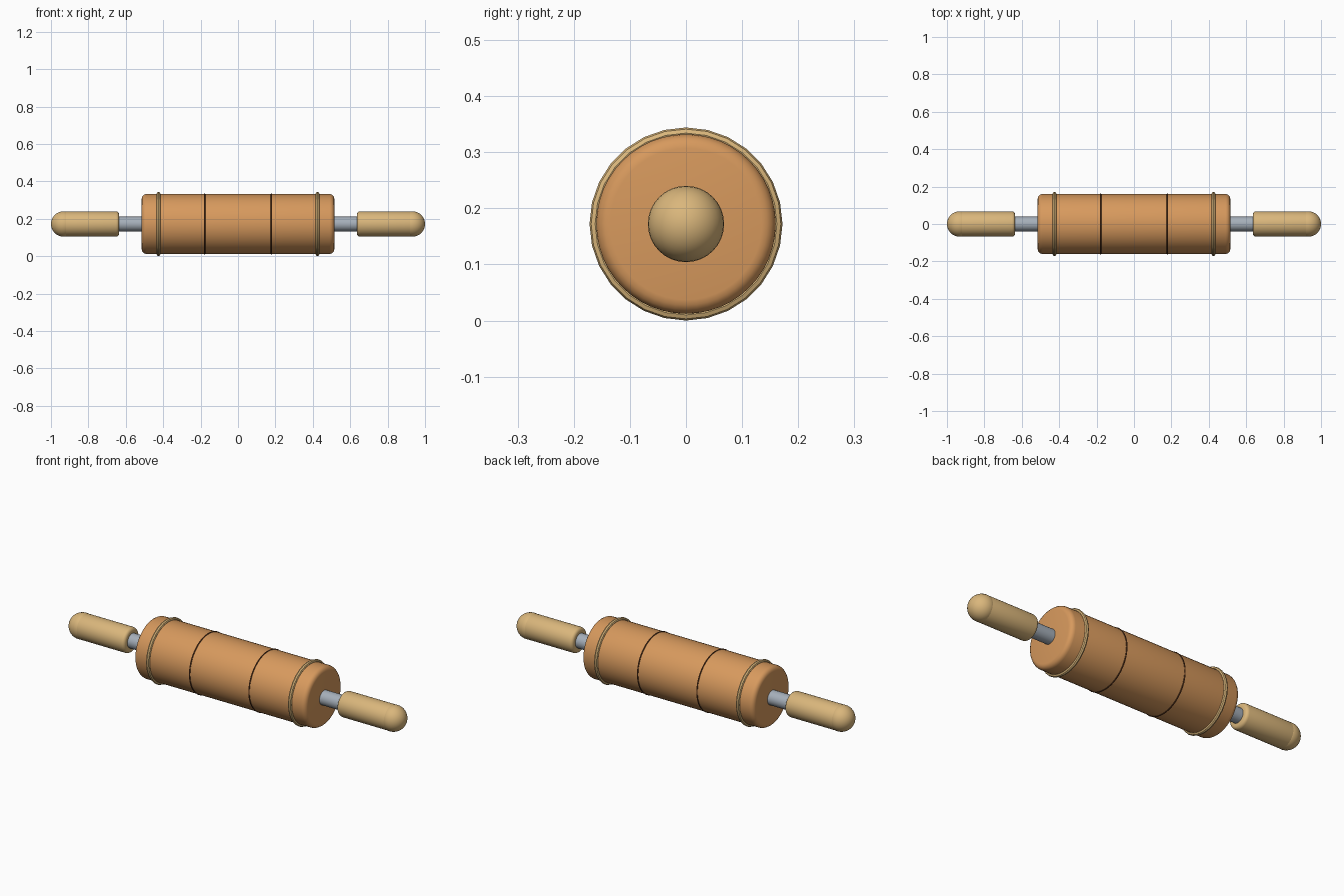
import bpy, bmesh, math
from mathutils import Matrix

if "Cube" in bpy.data.objects:
    bpy.data.objects.remove(bpy.data.objects["Cube"])

AXIS_Z = 0.172  # height of the roller's centre line


def material(name, rgb):
    m = bpy.data.materials.new(name)
    m.diffuse_color = (*rgb, 1)
    m.use_nodes = True
    m.node_tree.nodes["Principled BSDF"].inputs["Base Color"].default_value = m.diffuse_color
    return m


wood = material("warm wood", (0.68, 0.32, 0.11))
pale = material("pale wood", (0.70, 0.47, 0.20))
steel = material("steel", (0.38, 0.43, 0.49))
dark = material("dark groove", (0.10, 0.035, 0.012))


def finish(bm, name, mat, angle=40):
    mesh = bpy.data.meshes.new(name)
    bmesh.ops.recalc_face_normals(bm, faces=bm.faces)
    bm.to_mesh(mesh)
    bm.free()
    obj = bpy.data.objects.new(name, mesh)
    bpy.context.collection.objects.link(obj)
    obj.location.z = AXIS_Z
    mesh.materials.append(mat)
    bpy.ops.object.select_all(action='DESELECT')
    obj.select_set(True)
    bpy.context.view_layer.objects.active = obj
    bpy.ops.object.shade_smooth_by_angle(angle=math.radians(angle))
    return obj


def lathe(name, profile, mat, segments=32, closed=False):
    """Spin (x, radius) points around the x axis."""
    bm = bmesh.new()
    rows = []
    for i in range(segments):
        a = 2 * math.pi * i / segments
        rows.append([bm.verts.new((x, r * math.sin(a), r * math.cos(a))) for x, r in profile])
    n = len(profile)
    for i in range(segments):
        a, b = rows[i], rows[(i + 1) % segments]
        for j in range(n if closed else n - 1):
            k = (j + 1) % n
            bm.faces.new((a[j], a[k], b[k], b[j]))
    if not closed:
        bm.faces.new([r[0] for r in rows])
        bm.faces.new([r[-1] for r in rows])
    return finish(bm, name, mat)


def rounded_cylinder(name, x0, x1, radius, bevel, mat, segments=32, steps=4):
    """Cylinder along x with rounded rims."""
    arc = [math.pi / 2 * i / steps for i in range(steps + 1)]
    left = [(x0 + bevel * (1 - math.sin(a)), radius - bevel * (1 - math.cos(a))) for a in reversed(arc)]
    right = [(x1 - bevel * (1 - math.sin(a)), radius - bevel * (1 - math.cos(a))) for a in arc]
    return lathe(name, left + right, mat, segments)


def ring(name, x, major, minor, mat, segments=28, sides=8):
    pts = [(x + minor * math.cos(2 * math.pi * i / sides),
            major + minor * math.sin(2 * math.pi * i / sides)) for i in range(sides)]
    return lathe(name, pts, mat, segments, closed=True)


# Main roller and the steel rod through it
rounded_cylinder("barrel", -0.515, 0.515, 0.160, 0.025, wood, 48)
lathe("axle", [(-0.70, 0.039), (0.70, 0.039)], steel)

for side, s in (("left", -1), ("right", 1)):
    # Raised rings and thin dark bands on the roller
    ring(side + "_ring", s * 0.425, 0.162, 0.010, pale)
    ring(side + "_band", s * 0.178, 0.159, 0.004, dark, 48)
    # Handle with a round end cap
    x0, x1 = sorted((s * 0.635, s * 0.935))
    rounded_cylinder(side + "_handle", x0, x1, 0.067, 0.017, pale)
    bm = bmesh.new()
    bmesh.ops.create_uvsphere(bm, u_segments=32, v_segments=16, radius=0.068,
                              matrix=Matrix.Translation((s * 0.932, 0, 0)) @ Matrix.Rotation(math.pi / 2, 4, 'Y'))
    finish(bm, side + "_handle_cap", pale)
